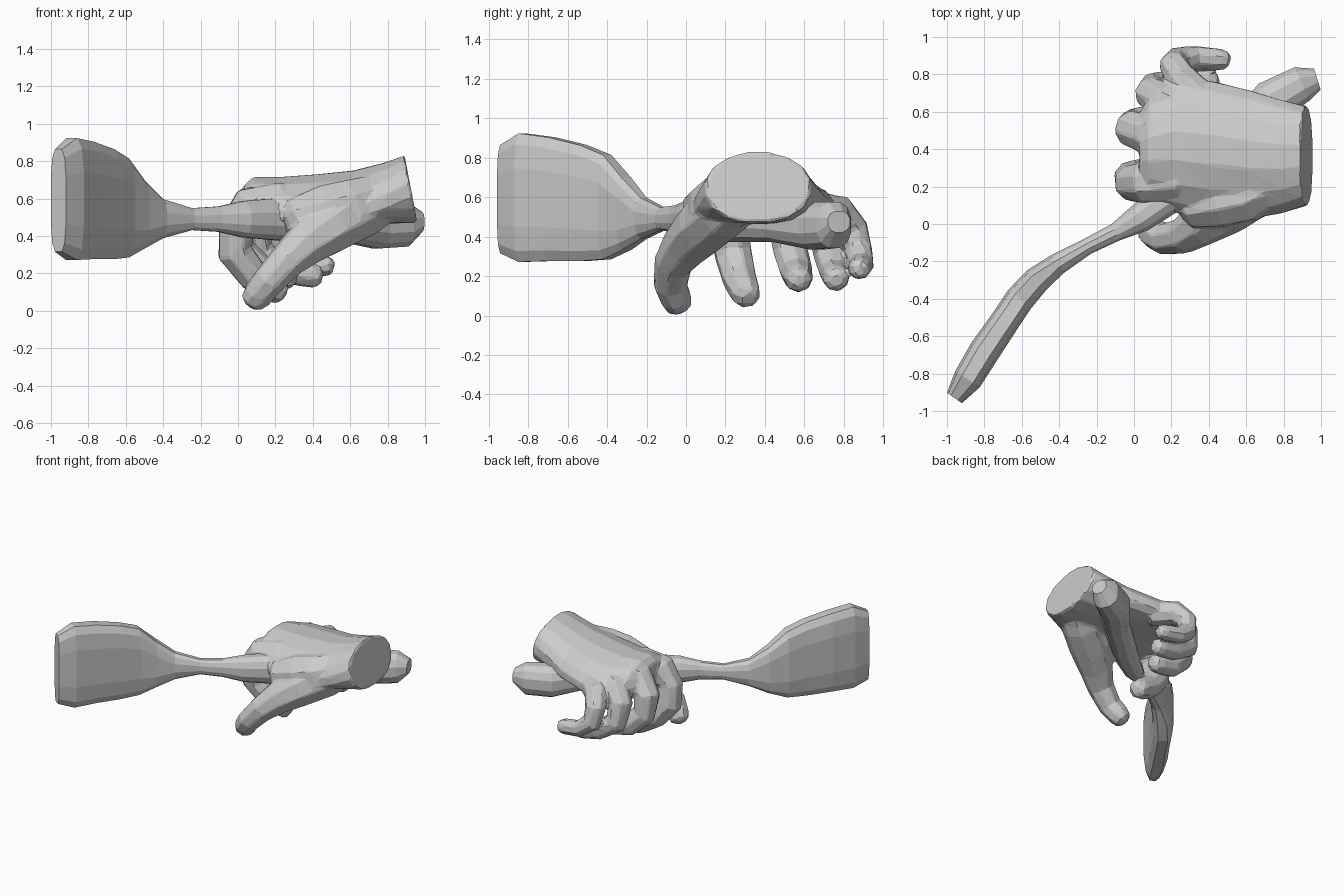
import bpy, bmesh, math
from mathutils import Vector


def mesh_from_rings(name, rings):
    bm = bmesh.new()
    vs = [[bm.verts.new(p) for p in r] for r in rings]
    n = len(vs[0])
    for a, b in zip(vs, vs[1:]):
        for i in range(n):
            j = (i + 1) % n
            bm.faces.new((a[i], a[j], b[j], b[i]))
    bm.faces.new(vs[0][::-1])
    bm.faces.new(vs[-1])
    bmesh.ops.recalc_face_normals(bm, faces=bm.faces[:])
    me = bpy.data.meshes.new(name)
    bm.to_mesh(me)
    bm.free()
    ob = bpy.data.objects.new(name, me)
    bpy.context.collection.objects.link(ob)
    return ob


def ring(c, u, v, n, power=1.0):
    # superellipse ring spanned by half-axes u and v
    out = []
    for i in range(n):
        t = 2 * math.pi * (i + 0.5) / n
        cs, sn = math.cos(t), math.sin(t)
        out.append(c + u * math.copysign(abs(cs) ** power, cs)
                   + v * math.copysign(abs(sn) ** power, sn))
    return out


def tube(name, pts, sides=8):
    # rounded limb through (x, y, z, radius) points
    P = [Vector(p[:3]) for p in pts]
    R = [p[3] for p in pts]
    d1 = (P[-1] - P[-2]).normalized()
    P = P + [P[-1] + d1 * R[-1] * 0.6, P[-1] + d1 * R[-1] * 0.9]
    R = R + [R[-1] * 0.85, R[-1] * 0.45]
    rings, u = [], Vector((0, 1, 0))
    for i, p in enumerate(P):
        a, b = P[max(i - 1, 0)], P[min(i + 1, len(P) - 1)]
        t = (b - a).normalized()
        u = (u - t * u.dot(t)).normalized()
        rings.append(ring(p, u * R[i], t.cross(u) * R[i], sides))
    return mesh_from_rings(name, rings)


# hand back and wrist: x, y centre, z centre, y half, z half, sag of near side, sag of far side
palm = [(0.03, 0.38, 0.58, 0.21, 0.09, 0.03, 0.03), (0.08, 0.40, 0.585, 0.29, 0.135, 0.06, 0.06),
        (0.22, 0.42, 0.585, 0.365, 0.135, 0.07, 0.07), (0.42, 0.395, 0.60, 0.375, 0.135, 0.09, 0.07),
        (0.62, 0.37, 0.61, 0.35, 0.145, 0.09, 0.05), (0.78, 0.36, 0.63, 0.31, 0.165, 0.05, 0.02),
        (0.925, 0.365, 0.65, 0.27, 0.183, 0, 0)]
rings = []
for k, (x, y, z, hy, hz, near, far) in enumerate(palm):
    lean = -0.035 if k == len(palm) - 1 else 0
    r = ring(Vector((x, y, z)), Vector((0, hy, 0)), Vector((lean, 0, hz)), 16, 0.95)
    for p in r:
        d = (p.y - y) / hy
        p.z -= (near if d < 0 else far) * d * d
    rings.append(r)
hand = [mesh_from_rings("hand", rings)]

# thumb, and the web joining it to the palm
hand.append(tube("thumb", [(0.80, 0.27, 0.60, 0.12), (0.66, 0.19, 0.53, 0.15),
                           (0.50, 0.09, 0.45, 0.15), (0.36, 0.0, 0.355, 0.125),
                           (0.26, -0.065, 0.265, 0.10), (0.16, -0.08, 0.155, 0.088),
                           (0.105, -0.05, 0.085, 0.083)]))
hand.append(tube("thumb_web", [(0.80, 0.25, 0.62, 0.13), (0.60, 0.16, 0.55, 0.16),
                               (0.46, 0.13, 0.52, 0.16), (0.37, 0.11, 0.50, 0.14)]))

# curled fingers
fingers = {
    "index_finger": [(0.24, 0.24, 0.575, 0.12), (0.05, 0.22, 0.55, 0.115),
                     (-0.01, 0.22, 0.45, 0.10), (-0.015, 0.24, 0.31, 0.10),
                     (0.08, 0.27, 0.19, 0.09), (0.19, 0.30, 0.12, 0.08)],
    "middle_finger": [(0.24, 0.44, 0.58, 0.115), (0.07, 0.48, 0.565, 0.11),
                      (-0.01, 0.51, 0.47, 0.10), (0.0, 0.53, 0.33, 0.09),
                      (0.12, 0.56, 0.22, 0.085), (0.25, 0.57, 0.19, 0.075)],
    "ring_finger": [(0.30, 0.58, 0.56, 0.11), (0.16, 0.66, 0.55, 0.10),
                    (0.09, 0.70, 0.46, 0.09), (0.11, 0.73, 0.31, 0.085),
                    (0.25, 0.75, 0.22, 0.075), (0.39, 0.76, 0.19, 0.07)],
    "little_finger": [(0.38, 0.65, 0.53, 0.10), (0.25, 0.78, 0.52, 0.09),
                      (0.21, 0.85, 0.44, 0.078), (0.23, 0.875, 0.33, 0.073),
                      (0.33, 0.89, 0.26, 0.065), (0.46, 0.88, 0.24, 0.06)],
}
for name, pts in fingers.items():
    hand.append(tube(name, pts))

# fuse the hand into one faceted skin
bpy.ops.object.select_all(action='DESELECT')
for ob in hand:
    ob.select_set(True)
bpy.context.view_layer.objects.active = hand[0]
bpy.ops.object.join()
remesh = hand[0].modifiers.new("fuse", 'REMESH')
remesh.mode = 'VOXEL'
remesh.voxel_size = 0.012
soften = hand[0].modifiers.new("soften", 'SMOOTH')
soften.factor = 0.5
soften.iterations = 5
decimate = hand[0].modifiers.new("facets", 'DECIMATE')
decimate.ratio = 0.035

# held tool: x, y, bottom z, top z, half thickness
tool = [(-0.96, -0.93, 0.31, 0.87, 0.05), (-0.89, -0.83, 0.265, 0.93, 0.08),
        (-0.80, -0.68, 0.27, 0.91, 0.085), (-0.69, -0.52, 0.27, 0.87, 0.08),
        (-0.61, -0.40, 0.28, 0.82, 0.08), (-0.52, -0.30, 0.33, 0.70, 0.075),
        (-0.41, -0.215, 0.385, 0.60, 0.06), (-0.25, -0.12, 0.43, 0.55, 0.045),
        (-0.10, -0.045, 0.42, 0.56, 0.05), (0.03, 0.03, 0.39, 0.59, 0.08),
        (0.25, 0.19, 0.37, 0.61, 0.10), (0.55, 0.46, 0.37, 0.57, 0.10),
        (0.74, 0.66, 0.33, 0.58, 0.12), (0.90, 0.75, 0.34, 0.58, 0.10),
        (0.98, 0.775, 0.42, 0.53, 0.06)]
rings = []
for i, (x, y, lo, hi, w) in enumerate(tool):
    a, b = tool[max(i - 1, 0)], tool[min(i + 1, len(tool) - 1)]
    side = Vector((a[1] - b[1], b[0] - a[0], 0)).normalized()
    rings.append(ring(Vector((x, y, (lo + hi) / 2)), side * w,
                      Vector((0, 0, (hi - lo) / 2)), 12,
                      0.6 if x < -0.5 else 0.85))
mesh_from_rings("held_paddle", rings)
